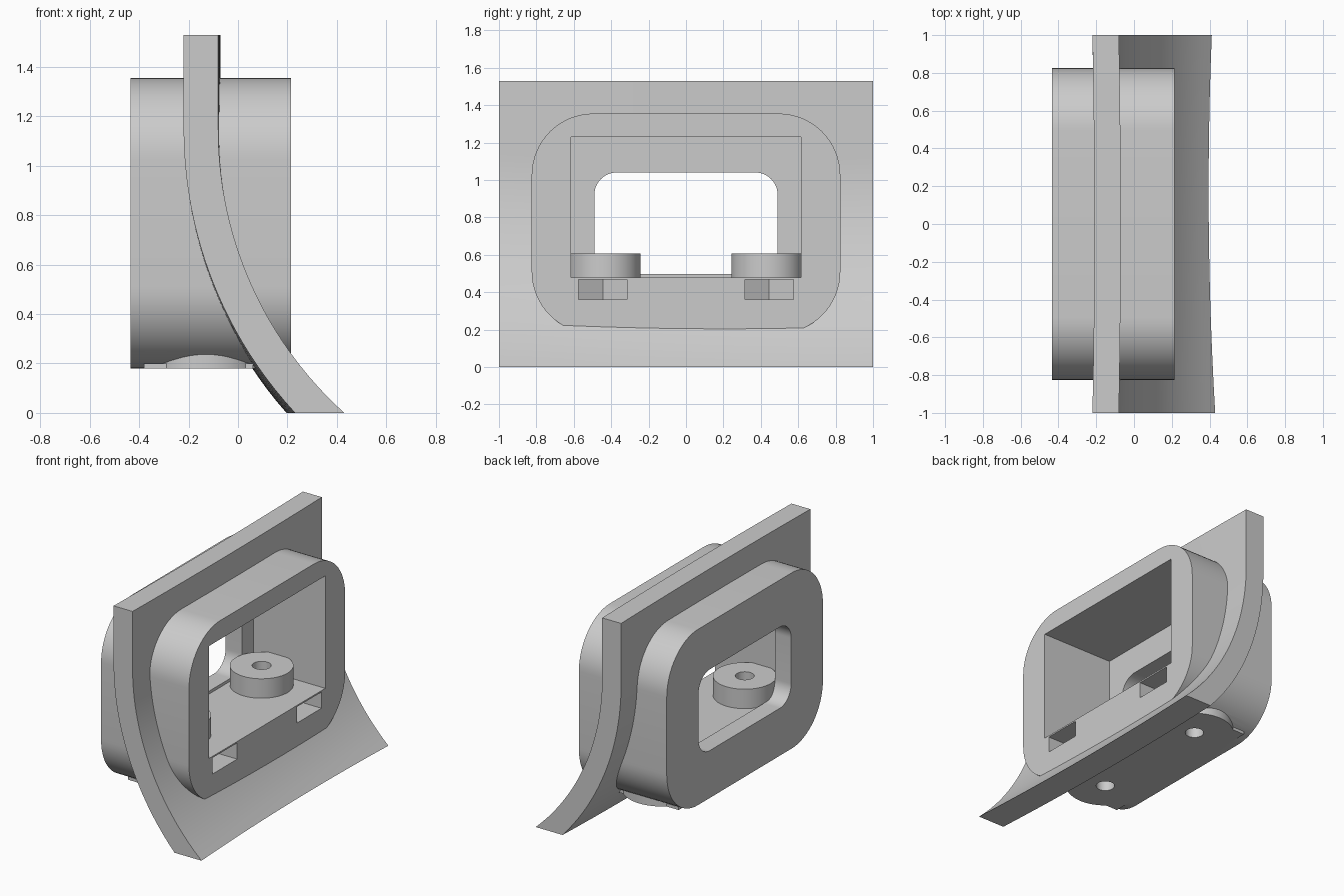
import bpy, bmesh, math
from mathutils import Vector

if "Cube" in bpy.data.objects:
    bpy.data.objects.remove(bpy.data.objects["Cube"], do_unlink=True)

grey = bpy.data.materials.new("plain grey")
grey.use_nodes = True
colour = (0.6, 0.6, 0.6, 1)
grey.diffuse_color = colour
grey.node_tree.nodes["Principled BSDF"].inputs["Base Color"].default_value = colour


def loft(name, rings):
    """Skin a list of equal closed rings and cap both ends."""
    bm = bmesh.new()
    loops = [[bm.verts.new(p) for p in ring] for ring in rings]
    n = len(loops[0])
    for a, b in zip(loops, loops[1:]):
        for i in range(n):
            j = (i + 1) % n
            bm.faces.new((a[i], a[j], b[j], b[i]))
    bm.faces.new(loops[0])
    bm.faces.new(loops[-1])
    bmesh.ops.recalc_face_normals(bm, faces=bm.faces)
    mesh = bpy.data.meshes.new(name)
    bm.to_mesh(mesh)
    bm.free()
    mesh.materials.append(grey)
    obj = bpy.data.objects.new(name, mesh)
    bpy.context.collection.objects.link(obj)
    return obj


def rounded(half_y, z0, z1, r, steps=16):
    """Rounded rectangle in the y-z plane."""
    pts = []
    corners = ((1, z1 - r), (-1, z1 - r), (-1, z0 + r), (1, z0 + r))
    for q, (side, cz) in enumerate(corners):
        for k in range(steps + 1):
            a = (q + k / steps) * math.pi / 2
            pts.append((side * (half_y - r) + r * math.cos(a), cz + r * math.sin(a)))
    return pts


def along_x(name, outline, x0, x1):
    return loft(name, [[(x, y, z) for y, z in outline] for x in (x0, x1)])


def along_z(name, outline, z0, z1):
    return loft(name, [[(x, y, z) for x, y in outline] for z in (z0, z1)])


def circle(cx, cy, r, n=48):
    return [(cx + r * math.cos(math.tau * i / n), cy + r * math.sin(math.tau * i / n))
            for i in range(n)]


def rect(a0, a1, b0, b1):
    return [(a0, b0), (a1, b0), (a1, b1), (a0, b1)]


def combine(target, tools, operation):
    bpy.context.view_layer.objects.active = target
    for tool in tools:
        mod = target.modifiers.new("combine", "BOOLEAN")
        mod.operation = operation
        mod.solver = "EXACT"
        mod.object = tool
        bpy.ops.object.modifier_apply(modifier=mod.name)


# Main dimensions
BACK, FRONT = -0.435, 0.215
BOLT_X, BOLT_Y = -0.13, 0.435
SIDES = (-1, 1)

# Curved plate: straight above, an arc flaring outward below, slightly bowed
arc_x, arc_z, top = 1.472, 1.15, 1.53
heights = [top] + [arc_z * (1 - k / 24) for k in range(25)]


def plate_x(radius, y, z):
    drop = max(0, arc_z - z)
    low = drop / arc_z
    bow = (1 - y * y) * (0.01 - 0.035 * low) - 0.009 * (y + 1) * low
    return arc_x - math.sqrt(radius ** 2 - drop ** 2) + bow


rings = []
for k in range(13):
    y = -1 + k / 6
    outer = [(plate_x(1.552, y, z), y, z) for z in heights]
    inner = [(plate_x(1.692, y, z), y, z) for z in reversed(heights)]
    rings.append(outer + inner)
plate = loft("curved_plate", rings)

# Housing with bottom pads
housing = along_x("housing", rounded(0.825, 0.18, 1.355, 0.33), BACK, FRONT)
pads = [along_z("pad", circle(BOLT_X, s * BOLT_Y, 0.245), 0.18, 0.3) for s in SIDES]
pads.append(along_z("pad_strip", rect(-0.38, 0.06, -0.62, 0.62), 0.18, 0.2))
combine(housing, pads, "UNION")

# Raised bolt discs on the pocket floor
discs = [along_z(n, circle(BOLT_X, s * BOLT_Y, 0.193), 0.47, 0.608)
         for n, s in (("right_disc", -1), ("left_disc", 1))]

# Cutters: pocket, window, nut slots with a hexagonal end, bolt holes
pocket = along_x("pocket_cutter", rect(-0.615, 0.615, 0.478, 1.23), -0.315, 0.6)
window = along_x("window_cutter", rounded(0.49, 0.497, 1.04, 0.12), -0.6, -0.2)
slots, holes = [], []
for s in SIDES:
    cy = s * 0.445
    slot = [(0.6, cy - 0.13), (0.6, cy + 0.13), (BOLT_X - 0.075, cy + 0.13),
            (BOLT_X - 0.15, cy), (BOLT_X - 0.075, cy - 0.13)]
    slots.append(along_z("slot_cutter", slot, 0.36, 0.468))
    holes.append(along_z("hole_cutter", circle(BOLT_X, s * BOLT_Y, 0.058, 32), 0, 0.8))

combine(housing, [pocket, window] + slots + holes, "DIFFERENCE")
combine(plate, [pocket] + slots, "DIFFERENCE")
for disc, hole in zip(discs, holes):
    combine(disc, [hole], "DIFFERENCE")

for helper in pads + [pocket, window] + slots + holes:
    bpy.data.objects.remove(helper, do_unlink=True)

# Smooth curved walls, sharp edges
bpy.ops.object.select_all(action="DESELECT")
for obj in [plate, housing] + discs:
    obj.select_set(True)
bpy.context.view_layer.objects.active = housing
bpy.ops.object.shade_smooth_by_angle(angle=math.radians(30))
